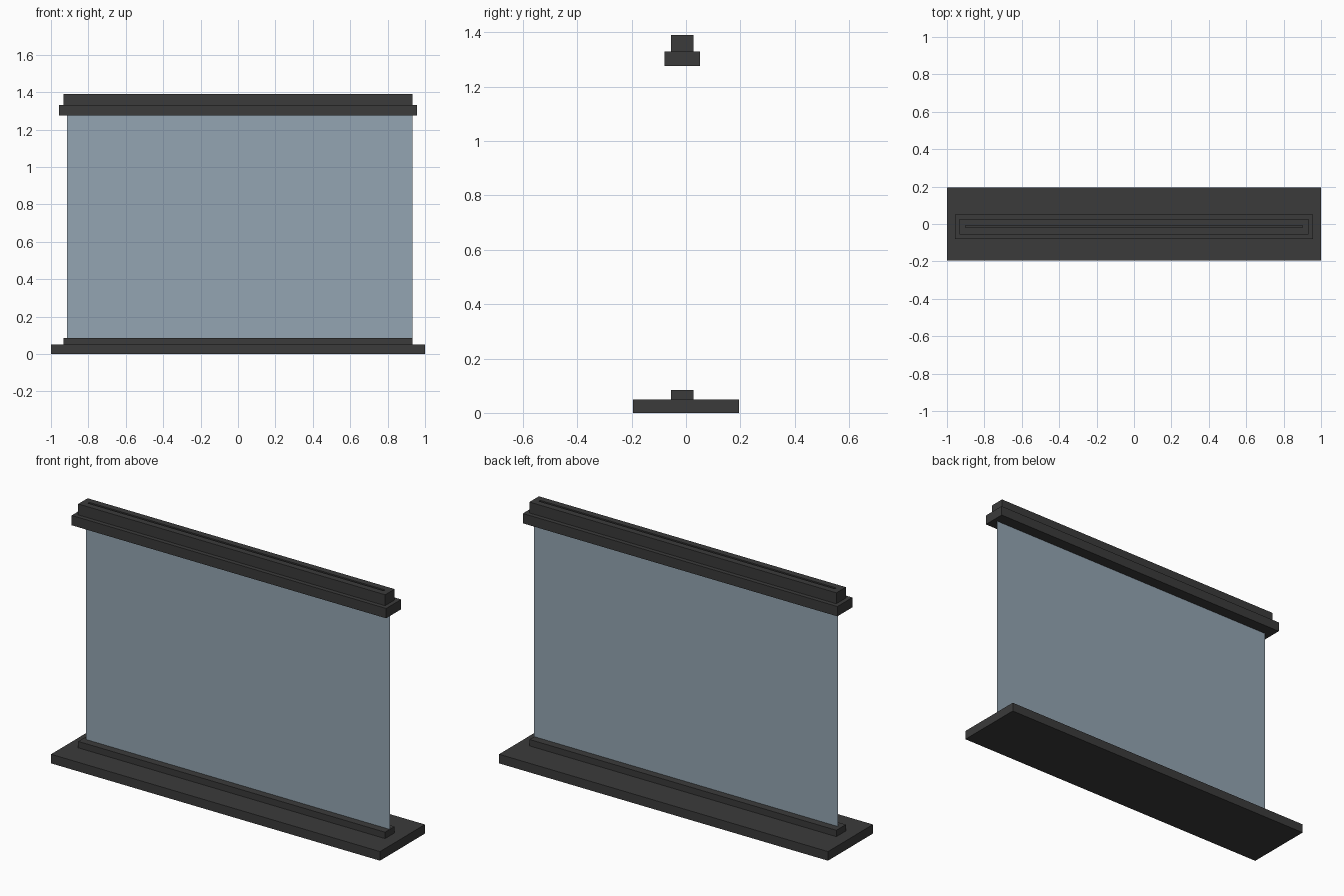
import bpy, bmesh

if "Cube" in bpy.data.objects:
    bpy.data.objects.remove(bpy.data.objects["Cube"])

YC = -0.014  # centre line of the screen assembly


def material(name, rgba):
    m = bpy.data.materials.new(name)
    m.diffuse_color = rgba
    m.use_nodes = True
    m.node_tree.nodes["Principled BSDF"].inputs["Base Color"].default_value = m.diffuse_color
    return m


dark = material("dark_frame", (0.043, 0.043, 0.043, 1))
glass = material("tinted_glass", (0.295, 0.375, 0.445, 0.65))


def finish(name, bm, mat):
    me = bpy.data.meshes.new(name)
    bm.to_mesh(me)
    bm.free()
    me.materials.append(mat)
    ob = bpy.data.objects.new(name, me)
    bpy.context.collection.objects.link(ob)
    return ob


def box(name, half_x, half_y, yc, z0, z1, slot=None):
    bm = bmesh.new()
    bmesh.ops.create_cube(bm, size=2)
    for v in bm.verts:
        x, y, z = v.co
        v.co = (x * half_x, yc + y * half_y, z1 if z > 0 else z0)
    if slot:
        # narrow slot sunk into the top face
        sx, sy, depth = slot
        bm.normal_update()
        top = max(bm.faces, key=lambda f: f.calc_center_median().z)
        for drop in (0, depth):
            bmesh.ops.inset_individual(bm, faces=[top], thickness=0.001)
            for v in top.verts:
                v.co = (sx if v.co.x > 0 else -sx,
                        yc + (sy if v.co.y > yc else -sy), z1 - drop)
        bm.normal_update()
    return finish(name, bm, dark)


# floor plate and the rail holding the glass
box("base_plate", 1.0, 0.195, 0, 0, 0.05)
box("lower_rail", 0.933, 0.041, YC, 0.05, 0.085)

# stepped top rail
box("top_rail", 0.956, 0.065, YC, 1.276, 1.33)
box("top_cap", 0.933, 0.041, YC, 1.33, 1.39, slot=(0.9, 0.006, 0.02))

# glass sheet without thickness
bm = bmesh.new()
bm.faces.new([bm.verts.new((x, YC, z)) for x, z in
              ((-0.914, 0.085), (0.933, 0.085), (0.933, 1.276), (-0.914, 1.276))])
finish("glass_panel", bm, glass)
